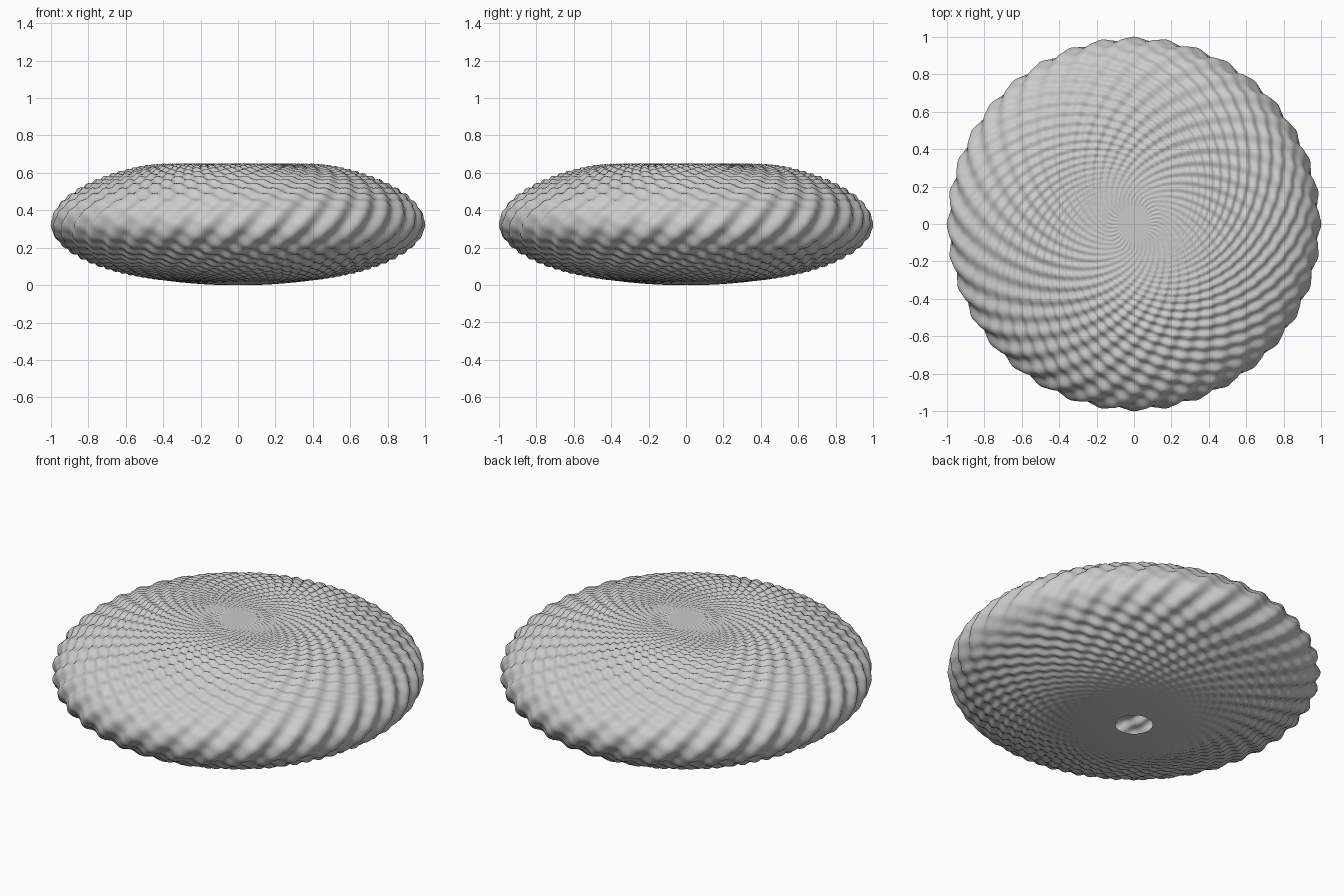
import bpy, bmesh, math

if "Cube" in bpy.data.objects:
    bpy.data.objects.remove(bpy.data.objects["Cube"])

RIBS = 36          # spiral ridges around the body
COLS = RIBS * 10
ROWS = 200
MID = 0.325        # height of the widest ring
R = 0.988          # smooth radius before the bumps


def smooth(a, b, x):
    x = max(0.0, min(1.0, (x - a) / (b - a)))
    return x * x * (3 - 2 * x)


# Flattened half profile: elliptical underside, flat-topped upper side
def profile(t):
    r, s = R * math.cos(t), math.sin(t)
    if s <= 0:
        return r, MID + 0.326 * s
    u = max(0.355 * s, 1e-4)
    return r, MID + u / (1 + (u / 0.32) ** 30) ** (1 / 30)


# Dense profile with arc length, resampled evenly
t0, t1 = -math.acos(0.1 / R), math.pi / 2
dense = [profile(t0 + (t1 - t0) * i / 4000) for i in range(4001)]
length = [0.0]
for a, b in zip(dense, dense[1:]):
    length.append(length[-1] + math.dist(a, b))
pts, k = [], 0
for i in range(ROWS):
    target = (length[-1] - 0.004) * i / (ROWS - 1)
    while length[k] < target:
        k += 1
    pts.append(dense[k])

# Spiral coordinate, zero at the widest ring and growing upward
q = [0.0]
for a, b in zip(pts, pts[1:]):
    q.append(q[-1] + math.dist(a, b) / max(0.02, (a[0] + b[0]) / 2))
mid_row = max(range(ROWS), key=lambda i: pts[i][0])
q = [v - q[mid_row] for v in q]

# Shell: two crossing families of spiral ridges make the beads
bm = bmesh.new()
rings = []
for i, (r, z) in enumerate(pts):
    a, b = pts[max(0, i - 1)], pts[min(ROWS - 1, i + 1)]
    d = math.dist(a, b)
    nr, nz = (b[1] - a[1]) / d, -(b[0] - a[0]) / d
    amp = 0.013 * min(1.0, r / 0.5) * smooth(0.02, 0.15, r)
    if z < MID:
        amp *= smooth(0.2, 0.8, r)
    cross = 0.15 + 0.4 * smooth(0.05, 0.2, abs(z - MID))
    ring = []
    for j in range(COLS):
        th = 2 * math.pi * j / COLS
        h = math.cos(RIBS * (th - 0.9 * q[i])) * (1 - cross)
        h += math.cos(RIBS * (th + 1.8 * q[i])) * cross
        rr = r + nr * amp * h
        ring.append(bm.verts.new((rr * math.cos(th), rr * math.sin(th), max(0.0, z + nz * amp * h))))
    rings.append(ring)
for lo, hi in zip(rings, rings[1:]):
    for j in range(COLS):
        n = (j + 1) % COLS
        bm.faces.new((lo[j], lo[n], hi[n], hi[j]))

# Close the top centre; the small round opening below stays open
tip = bm.verts.new((0, 0, pts[-1][1]))
for j in range(COLS):
    bm.faces.new((rings[-1][j], rings[-1][(j + 1) % COLS], tip))
for f in bm.faces:
    f.smooth = True

mesh = bpy.data.meshes.new("beaded_shell")
bm.to_mesh(mesh)
bm.free()
bpy.context.collection.objects.link(bpy.data.objects.new("beaded_shell", mesh))
